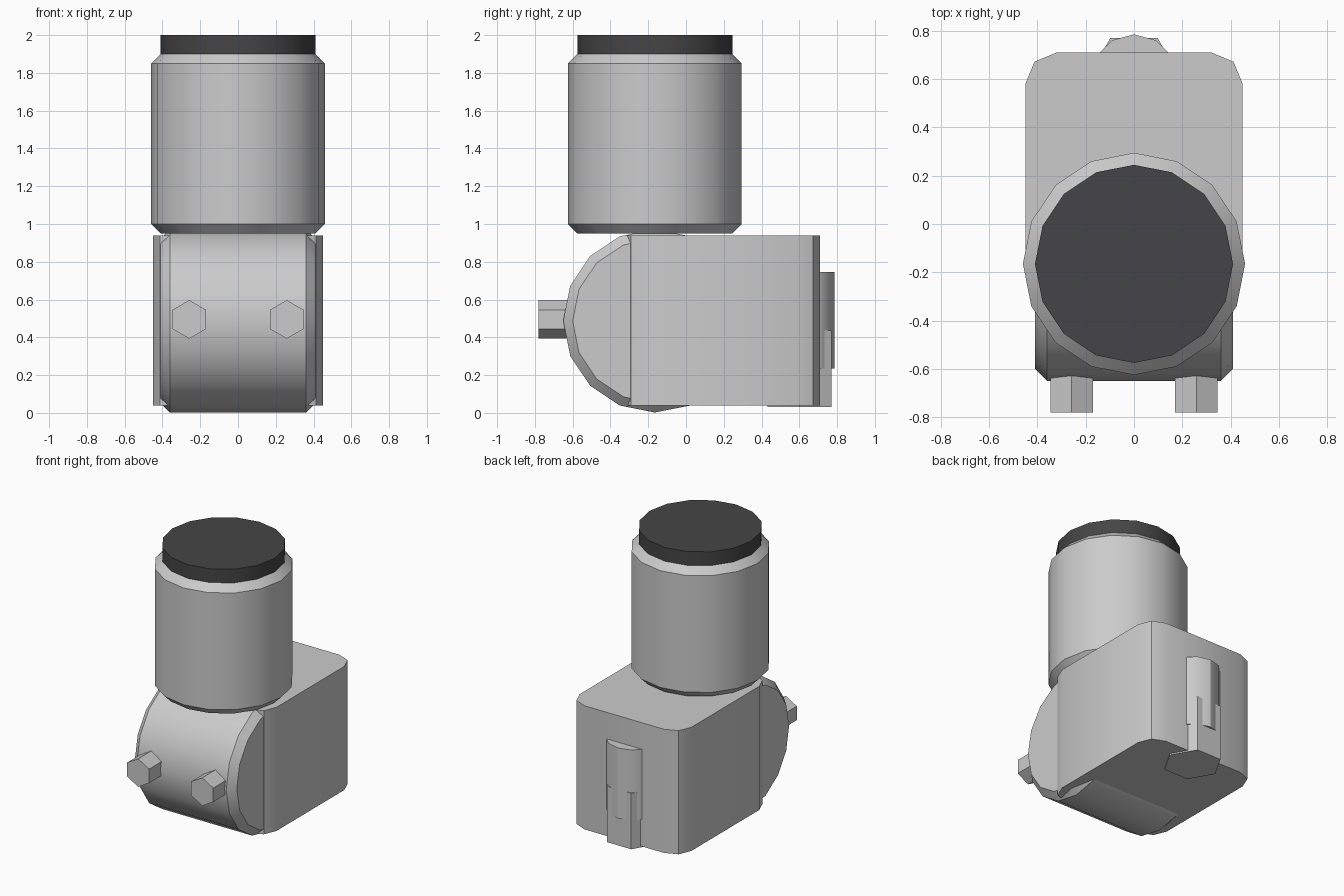
import bpy, bmesh
from math import pi, sin, cos
from mathutils import Matrix

if "Cube" in bpy.data.objects:
    bpy.data.objects.remove(bpy.data.objects["Cube"])


def finish(name, bm, matrix=None):
    if matrix is not None:
        bmesh.ops.transform(bm, matrix=matrix, verts=bm.verts)
    bmesh.ops.recalc_face_normals(bm, faces=bm.faces)
    mesh = bpy.data.meshes.new(name)
    bm.to_mesh(mesh)
    bm.free()
    obj = bpy.data.objects.new(name, mesh)
    bpy.context.collection.objects.link(obj)
    bpy.ops.object.select_all(action='DESELECT')
    obj.select_set(True)
    bpy.context.view_layer.objects.active = obj
    bpy.ops.object.shade_smooth_by_angle(angle=pi / 6)
    return obj


def turned(name, profile, sides, matrix, turn=0.0):
    """Closed solid from (radius, height) rings around local z."""
    bm = bmesh.new()
    rings = [[bm.verts.new((r * cos(turn + 2 * pi * i / sides),
                            r * sin(turn + 2 * pi * i / sides), h))
              for i in range(sides)] for r, h in profile]
    for low, high in zip(rings, rings[1:]):
        for i in range(sides):
            j = (i + 1) % sides
            bm.faces.new((low[i], low[j], high[j], high[i]))
    bm.faces.new(rings[0][::-1])
    bm.faces.new(rings[-1])
    return finish(name, bm, matrix)


move = Matrix.Translation
along_x = Matrix.Rotation(pi / 2, 4, 'Y')
along_y = Matrix.Rotation(pi / 2, 4, 'X')

# Upright barrel and its dark cap
turned("barrel", [(0.41, 0.95), (0.46, 1.0), (0.46, 1.85), (0.41, 1.9)], 16,
       move((0, -0.165, 0)))
cap = turned("cap", [(0.41, 1.89), (0.41, 2.0)], 16, move((0, -0.165, 0)))
dark = bpy.data.materials.new("dark_cap")
dark.diffuse_color = (0.06, 0.06, 0.063, 1)
dark.use_nodes = True
dark.node_tree.nodes["Principled BSDF"].inputs["Base Color"].default_value = dark.diffuse_color
cap.data.materials.append(dark)

# Horizontal drum forming the rounded front
turned("front_drum", [(0.435, -0.41), (0.485, -0.36), (0.485, 0.36), (0.435, 0.41)], 16,
       move((0, -0.165, 0.487)) @ along_x)

# Housing block with rounded upright corners
bm = bmesh.new()
bmesh.ops.create_cube(bm, size=1, matrix=move((0, 0.19, 0.49)) @ Matrix.Diagonal((0.9, 1.04, 0.9, 1)))
upright = [e for e in bm.edges if abs(e.verts[0].co.z - e.verts[1].co.z) > 0.5]
bmesh.ops.bevel(bm, geom=upright, offset=0.13, segments=2, profile=0.5, affect='EDGES')
finish("housing", bm)

# Pair of hexagonal bolts on the front
for side in (-1, 1):
    turned("front_bolt", [(0.102, 0.5), (0.102, 0.78)], 6,
           move((side * 0.258, 0, 0.495)) @ along_y, pi / 2)

# Hexagonal foot and round pin half sunk in the back
turned("rear_hex_foot", [(0.196, 0.03), (0.196, 0.437)], 6, move((0, 0.6, 0)))
turned("rear_pin", [(0.185, 0.235), (0.185, 0.747)], 12, move((0, 0.6, 0)))
